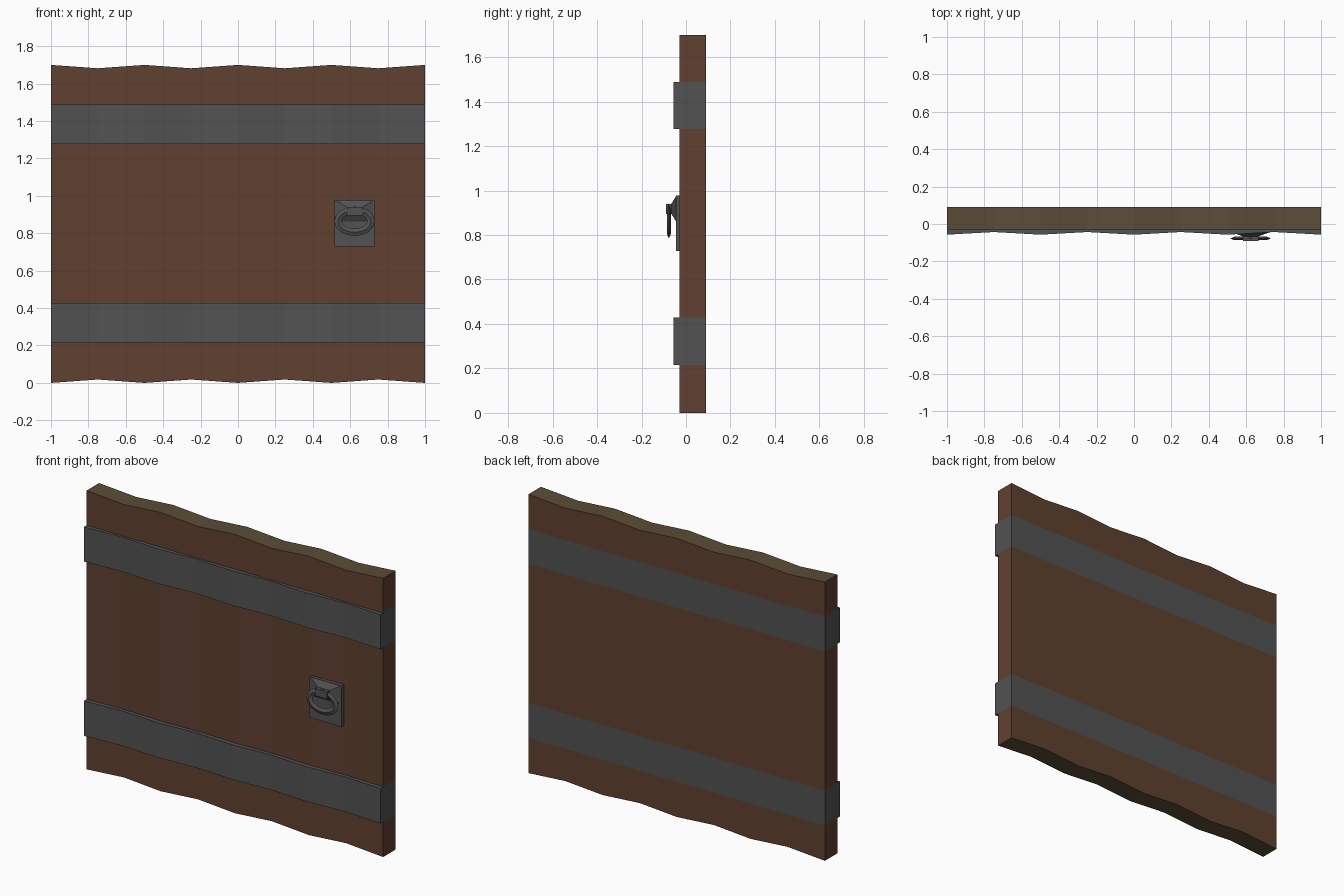
import bpy, math

if "Cube" in bpy.data.objects:
    bpy.data.objects.remove(bpy.data.objects["Cube"])


def material(name, rgb):
    m = bpy.data.materials.new(name)
    m.diffuse_color = (*rgb, 1)
    m.use_nodes = True
    m.node_tree.nodes["Principled BSDF"].inputs["Base Color"].default_value = m.diffuse_color
    return m


WOOD = material("wood", (0.115, 0.052, 0.029))
GRAIN = material("end_grain", (0.105, 0.075, 0.038))
IRON = material("iron", (0.085, 0.085, 0.085))
XS = [-1 + 0.25 * i for i in range(9)]
BACK = 0.09


def wave(a, b):
    return [a if i % 2 == 0 else b for i in range(9)]


def make(name, verts, faces, mats, slots=None):
    me = bpy.data.meshes.new(name)
    me.from_pydata(verts, [], faces)
    for m in mats:
        me.materials.append(m)
    if slots:
        me.polygons.foreach_set("material_index", slots)
    ob = bpy.data.objects.new(name, me)
    bpy.context.collection.objects.link(ob)
    return ob


def course(name, z0, z1, front, mat, top=None, bottom=None):
    """Horizontal strip of the door; top/bottom give the depth of its caps."""
    verts, faces, slots = [], [], []

    def quad(pts, slot=0):
        faces.append(range(len(verts), len(verts) + 4))
        verts.extend(pts)
        slots.append(slot)

    for i in range(8):
        a, b, j = XS[i], XS[i + 1], i + 1
        quad([(a, front[i], z0[i]), (b, front[j], z0[j]),
              (b, front[j], z1[j]), (a, front[i], z1[i])])
        quad([(b, BACK, z0[j]), (a, BACK, z0[i]), (a, BACK, z1[i]), (b, BACK, z1[j])])
        if top:
            quad([(a, front[i], z1[i]), (b, front[j], z1[j]),
                  (b, top[j], z1[j]), (a, top[i], z1[i])], 1)
        if bottom:
            quad([(a, bottom[i], z0[i]), (b, bottom[j], z0[j]),
                  (b, front[j], z0[j]), (a, front[i], z0[i])], 1)
    quad([(-1, BACK, z0[0]), (-1, front[0], z0[0]), (-1, front[0], z1[0]), (-1, BACK, z1[0])])
    quad([(1, front[8], z0[8]), (1, BACK, z0[8]), (1, BACK, z1[8]), (1, front[8], z1[8])])
    return make(name, verts, faces, [mat, GRAIN if mat == WOOD else mat], slots)


# Wooden courses and the iron bands between them
flat = wave(-0.03, -0.03)
planks = wave(-0.03, -0.022)
iron = wave(-0.057, -0.043)
back = wave(BACK, BACK)
level = lambda z: wave(z, z)
course("lower_boards", wave(0, 0.018), level(0.215), flat, WOOD, bottom=back)
course("lower_band", level(0.215), level(0.428), iron, IRON, top=planks, bottom=flat)
course("middle_boards", level(0.428), level(1.277), planks, WOOD)
course("upper_band", level(1.277), level(1.488), iron, IRON, top=flat, bottom=planks)
course("upper_boards", level(1.488), wave(1.70, 1.682), flat, WOOD, top=back)


def loft(name, sections):
    """Stack of rectangles (x0, x1, z0, z1, y) running from back to front."""
    verts, faces = [], [(3, 2, 1, 0)]
    for x0, x1, z0, z1, y in sections:
        verts += [(x0, y, z0), (x1, y, z0), (x1, y, z1), (x0, y, z1)]
    for s in range(0, 4 * (len(sections) - 1), 4):
        for k in range(4):
            n = (k + 1) % 4
            faces.append((s + k, s + n, s + 4 + n, s + 4 + k))
    e = len(verts) - 4
    faces.append((e, e + 1, e + 2, e + 3))
    return make(name, verts, faces, [IRON])


# Latch plate, sloped mount and pull ring
loft("latch_plate", [(0.515, 0.731, 0.728, 0.978, -0.02),
                     (0.515, 0.731, 0.728, 0.978, -0.046)])
loft("ring_mount", [(0.52, 0.726, 0.86, 0.976, -0.044),
                    (0.582, 0.665, 0.895, 0.94, -0.066),
                    (0.582, 0.665, 0.895, 0.94, -0.09)])

SEG = 16
section = [(0.02, 0), (0, -0.009), (-0.02, 0), (0, 0.009)]
verts, faces = [], []
for i in range(SEG):
    t = 2 * math.pi * i / SEG
    for r, y in section:
        verts.append((0.623 + (0.088 + r) * math.cos(t), -0.077 + y,
                      0.864 + (0.059 + r) * math.sin(t)))
    for k in range(4):
        j, n = (i + 1) % SEG, (k + 1) % 4
        faces.append((i * 4 + k, j * 4 + k, j * 4 + n, i * 4 + n))
make("pull_ring", verts, faces, [IRON])
